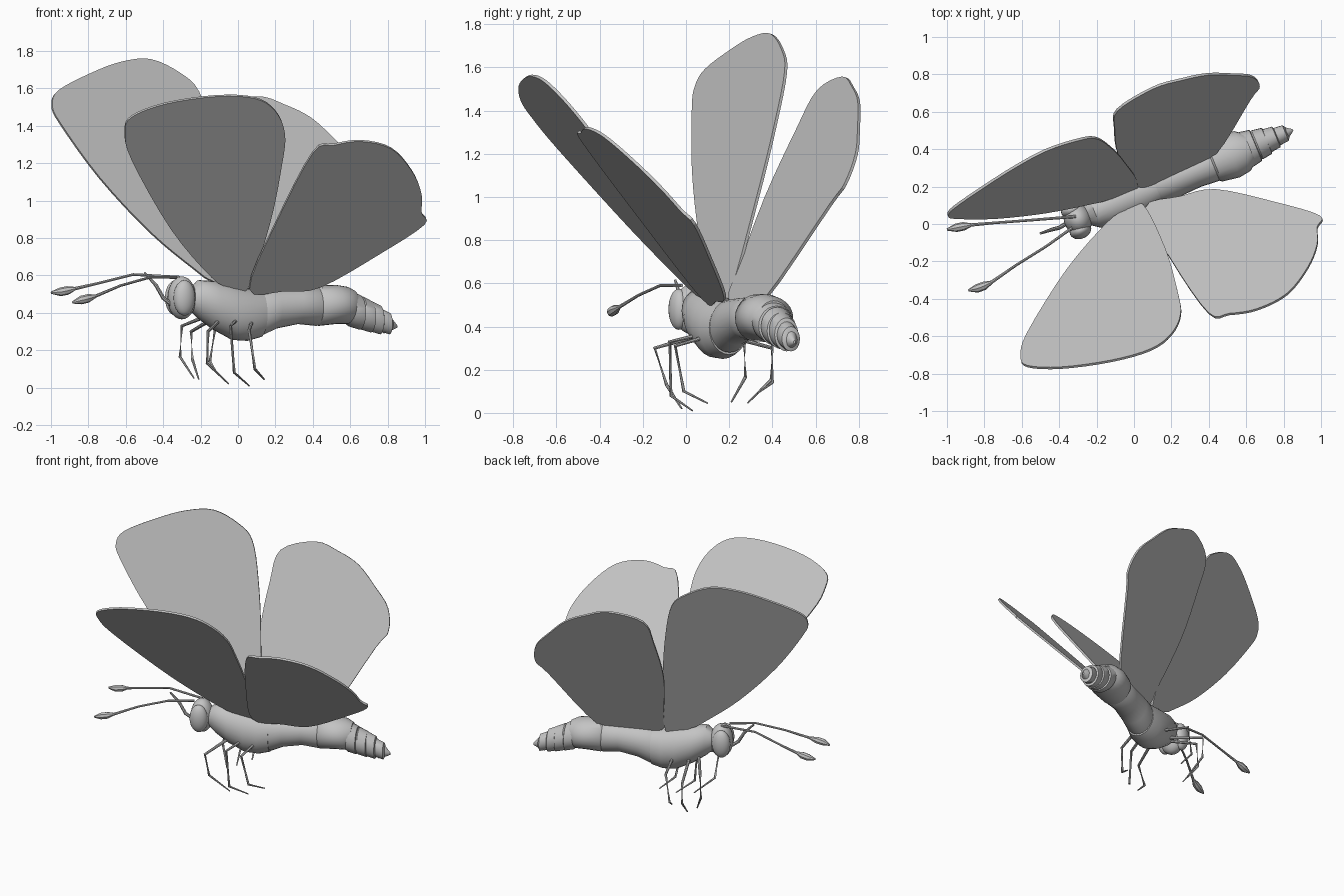
import bpy
import bmesh
from math import atan, cos, pi, sin
from mathutils import Vector

default = bpy.data.objects.get("Cube")
if default:
    bpy.data.objects.remove(default, do_unlink=True)

# One plain material for the whole insect
grey = bpy.data.materials.new("plain_grey")
grey.use_nodes = True
colour = (0.55, 0.55, 0.55, 1)
grey.diffuse_color = colour
grey.node_tree.nodes["Principled BSDF"].inputs["Base Color"].default_value = colour

SLOPE = 0.415                       # the body runs diagonally across the ground
AXIS = Vector((1, SLOPE, 0)).normalized()


def axis_point(x, z):
    return Vector((x, 0.15 + SLOPE * x, z))


def finish(name, bm, smooth_angle=None):
    bmesh.ops.recalc_face_normals(bm, faces=bm.faces)
    mesh = bpy.data.meshes.new(name)
    bm.to_mesh(mesh)
    bm.free()
    mesh.materials.append(grey)
    obj = bpy.data.objects.new(name, mesh)
    bpy.context.collection.objects.link(obj)
    if smooth_angle:
        bpy.ops.object.select_all(action="DESELECT")
        bpy.context.view_layer.objects.active = obj
        obj.select_set(True)
        bpy.ops.object.shade_smooth_by_angle(angle=smooth_angle)
    return obj


def loft(name, centres, widths, heights, sides, direction=None, angle=0.7):
    """Skin elliptical rings along a path and cap both ends."""
    bm = bmesh.new()
    rings = []
    last = len(centres) - 1
    for i, centre in enumerate(centres):
        tangent = direction or centres[min(i + 1, last)] - centres[max(i - 1, 0)]
        side = tangent.cross(Vector((0.1, 0, 1))).normalized()
        if direction:
            side = tangent.cross(Vector((0, 0, 1))).normalized()
        up = side.cross(tangent).normalized()
        rings.append([
            bm.verts.new(centre
                         + side * widths[i] * cos(2 * pi * k / sides)
                         + up * heights[i] * sin(2 * pi * k / sides))
            for k in range(sides)])
    for a, b in zip(rings, rings[1:]):
        for k in range(sides):
            n = (k + 1) % sides
            bm.faces.new((a[k], a[n], b[n], b[k]))
    bm.faces.new(rings[0])
    bm.faces.new(rings[-1])
    return finish(name, bm, angle)


def tube(name, points, radii, sides=8):
    return loft(name, [Vector(p) for p in points], radii, radii, sides)


def rounded(points, steps=4):
    """Pass a closed smooth curve through the outline points."""
    result = []
    count = len(points)
    for i in range(count):
        p, a, b, n = (Vector(points[(i + k) % count]) for k in (-1, 0, 1, 2))
        for s in range(steps):
            t = s / steps
            m, q = (b - p) / 2, (n - a) / 2
            result.append(a + m * t + (3 * (b - a) - 2 * m - q) * t * t
                          + (2 * (a - b) + m + q) * t ** 3)
    return result


def wing(name, root, lean_x, lean_z, outline):
    """Thin plate: an x-z outline laid on a leaning plane through its root."""
    bm = bmesh.new()
    normal = Vector((-lean_x, 1, -lean_z)).normalized()
    layers = []
    for offset in (-0.007, 0.007):
        layers.append([
            bm.verts.new(Vector((x, root[1] + lean_x * (x - root[0])
                                 + lean_z * (z - root[2]), z)) + normal * offset)
            for x, z in rounded(outline)])
        bm.faces.new(layers[-1])
    lower, upper = layers
    for k in range(len(lower)):
        n = (k + 1) % len(lower)
        bm.faces.new((lower[k], lower[n], upper[n], upper[k]))
    return finish(name, bm)


def ellipsoid(name, centre, size):
    bm = bmesh.new()
    bmesh.ops.create_uvsphere(bm, u_segments=24, v_segments=14, radius=1)
    obj = finish(name, bm, 0.7)
    obj.location = centre
    obj.scale = size
    obj.rotation_euler.z = atan(SLOPE)
    return obj


# Body profiles: x, top, bottom, half width
def body_part(name, rows):
    loft(name, [axis_point(x, (top + low) / 2) for x, top, low, w in rows],
         [row[3] for row in rows],
         [(row[1] - row[2]) / 2 for row in rows], 24, AXIS)


body_part("thorax", [
    (-.26, .53, .42, .05), (-.21, .575, .37, .09), (-.13, .57, .31, .115),
    (-.03, .55, .255, .12), (.05, .53, .25, .118), (.12, .52, .27, .1)])
body_part("waist", [
    (.09, .51, .28, .09), (.13, .525, .28, .1), (.2, .53, .315, .098),
    (.32, .535, .34, .092), (.42, .54, .33, .1), (.45, .52, .35, .08)])
body_part("abdomen", [
    (.41, .53, .34, .09), (.43, .55, .33, .11), (.52, .55, .34, .125),
    (.58, .54, .34, .115), (.62, .52, .35, .08)])

# Overlapping tail rings that shrink towards the tip
for number, (x, top, low, w) in enumerate([
        (.6, .52, .31, .1), (.66, .49, .295, .083), (.71, .465, .285, .066),
        (.76, .425, .285, .05)]):
    body_part(f"tail_ring_{number + 1}", [
        (x - .03, top - .02, low + .04, w * .8), (x, top, low + .015, w),
        (x + .05, top - .025, low, w * .9), (x + .06, top - .06, low + .03, w * .6)])
body_part("tail_tip", [(.78, .4, .29, .04), (.81, .385, .3, .035),
                       (.85, .335, .32, .005)])

# Head and eyes
across = Vector((-AXIS.y, AXIS.x, 0))
head = axis_point(-.3, .48)
ellipsoid("head", head, (.075, .085, .115))
for label, sign in (("left", 1), ("right", -1)):
    ellipsoid(label + "_eye", head + across * sign * .06 - AXIS * .01,
              (.06, .045, .095))

# Wings
wing("right_front_wing", (.05, .1, .53), .25, -.767, [
    (.05, .53), (-.04, .54), (-.14, .59), (-.36, .85), (-.57, 1.22),
    (-.605, 1.37), (-.57, 1.45), (-.39, 1.52), (-.12, 1.56), (.09, 1.55),
    (.2, 1.48), (.25, 1.36), (.235, 1.2), (.17, .88)])
wing("right_hind_wing", (.06, .08, .53), .29, -.9, [
    (.06, .53), (.2, .88), (.4, 1.26), (.51, 1.3), (.66, 1.32), (.82, 1.28),
    (.93, 1.16), (.98, 1.04), (.98, .94), (.995, .875), (.76, .72),
    (.44, .54), (.25, .52)])
wing("left_front_wing", (.02, .2, .53), .498, .359, [
    (.02, .53), (-.14, .57), (-.23, .63), (-.47, .83), (-.74, 1.12),
    (-.95, 1.41), (-.995, 1.51), (-.96, 1.59), (-.79, 1.68), (-.63, 1.74),
    (-.47, 1.755), (-.31, 1.68), (-.21, 1.58), (-.13, 1.34), (-.05, .99)])
wing("left_hind_wing", (.05, .2, .53), .448, .493, [
    (.05, .53), (0, .68), (-.085, 1.0), (-.105, 1.3), (-.09, 1.49),
    (.1, 1.555), (.25, 1.51), (.39, 1.44), (.52, 1.32), (.63, 1.2),
    (.67, 1.06), (.62, .96), (.43, .53), (.25, .52)])

# Legs: hip, bend, knee, foot
legs = {
    "right_front_leg": [(-.1, .06, .36), (-.16, -.145, .3), (-.165, -.09, .13), (-.05, -.02, .02)],
    "right_middle_leg": [(0, .1, .37), (-.04, -.075, .33), (-.02, -.07, .08), (.06, .03, .01)],
    "right_back_leg": [(.08, .15, .37), (.06, -.05, .31), (.09, -.01, .1), (.14, .1, .045)],
    "left_front_leg": [(-.2, .14, .37), (-.3, .27, .33), (-.31, .275, .165), (-.235, .21, .05)],
    "left_middle_leg": [(-.15, .18, .36), (-.25, .4, .3), (-.245, .395, .155), (-.21, .285, .045)],
    "left_back_leg": [(-.05, .22, .36), (-.12, .4, .33), (-.15, .4, .14), (-.12, .33, .09)],
}
for name, path in legs.items():
    tube(name, path, [.011, .009, .008, .004])

# Antennae with clubbed ends, and the short feeler on the face
CLUB = [.008, .007, .007, .009, .023, .023, .006]
tube("left_antenna", [(-.31, .04, .59), (-.56, .02, .605), (-.76, .005, .555),
                      (-.87, -.005, .53), (-.91, -.012, .52),
                      (-.95, -.02, .512), (-1, -.03, .508)], CLUB)
tube("right_antenna", [(-.33, -.02, .59), (-.47, -.12, .59), (-.63, -.22, .545),
                       (-.76, -.31, .49), (-.8, -.33, .478),
                       (-.84, -.345, .468), (-.885, -.355, .455)], CLUB)
tube("feeler", [(-.35, .01, .44), (-.4, -.02, .48), (-.44, -.03, .55),
                (-.5, -.05, .615)], [.012, .011, .01, .006])
